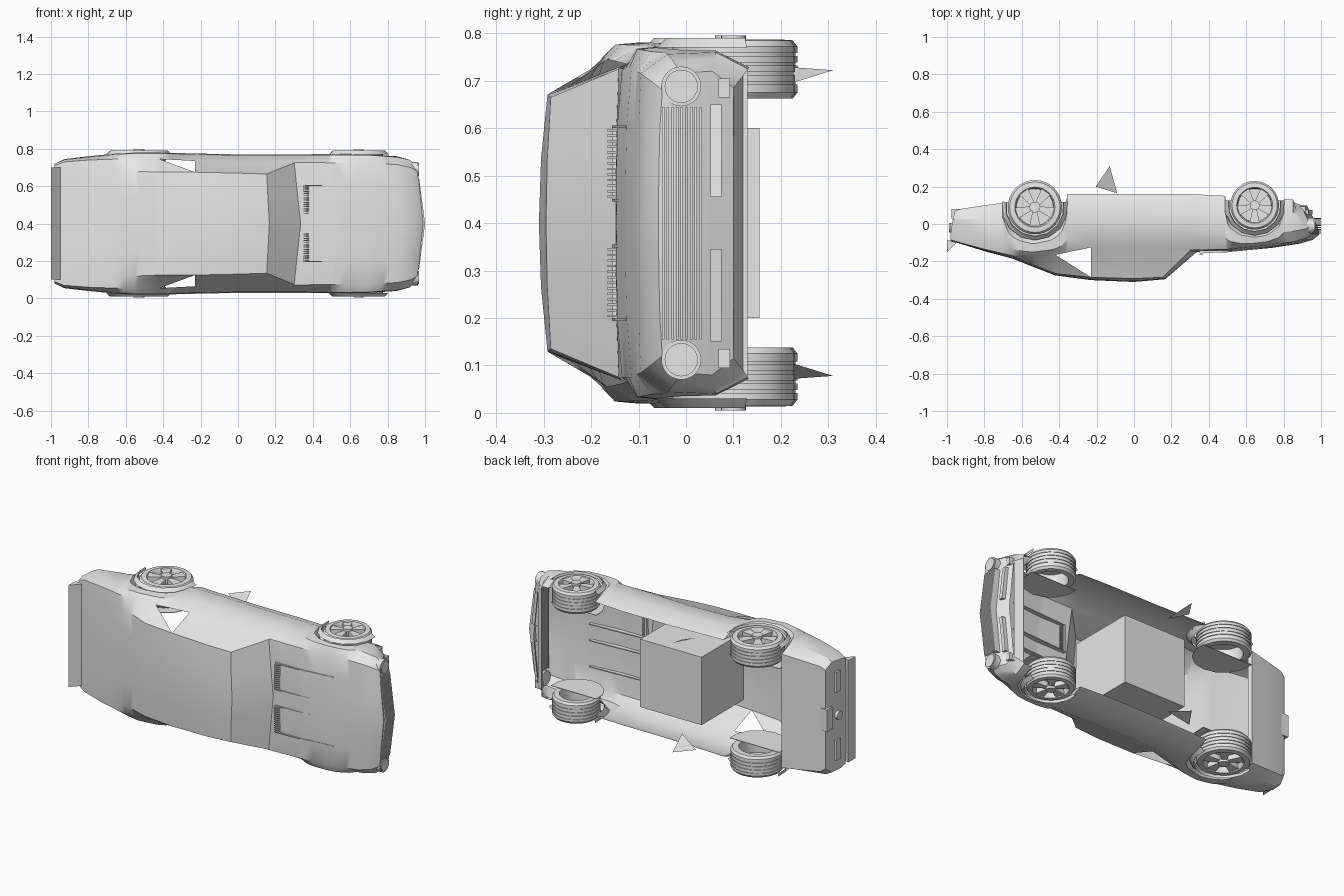
import bpy, bmesh, math
from mathutils import Matrix, Vector

if "Cube" in bpy.data.objects:
    bpy.data.objects.remove(bpy.data.objects["Cube"], do_unlink=True)

GREY = (0.8, 0.8, 0.8, 1)
paint = bpy.data.materials.new("plain_grey")
paint.use_nodes = True
paint.diffuse_color = GREY
paint.node_tree.nodes["Principled BSDF"].inputs["Base Color"].default_value = GREY

# Parts are built upright as (length, across, height), then laid on the side
LAY = Matrix.Translation((0, 0, 0.4)) @ Matrix.Rotation(math.pi / 2, 4, 'X')
SIDES = (("left", 1), ("right", -1))
made = []


def finish(name, bm):
    bmesh.ops.recalc_face_normals(bm, faces=bm.faces)
    bm.transform(LAY)
    mesh = bpy.data.meshes.new(name)
    bm.to_mesh(mesh)
    bm.free()
    mesh.materials.append(paint)
    ob = bpy.data.objects.new(name, mesh)
    bpy.context.collection.objects.link(ob)
    made.append(ob)


def part(name, *solids):
    """Join solids, each a 2D outline extruded along an axis from a to b."""
    bm = bmesh.new()
    for pts, axis, a, b in solids:
        lo, hi = [[bm.verts.new([*p[:axis], t, *p[axis:]]) for p in pts] for t in (a, b)]
        bm.faces.new(lo)
        bm.faces.new(hi)
        for i in range(len(pts)):
            bm.faces.new((lo[i - 1], lo[i], hi[i], hi[i - 1]))
    finish(name, bm)


def rect(x0, x1, y0, y1):
    return [(x0, y0), (x1, y0), (x1, y1), (x0, y1)]


def arc(cx, cy, r, angles):
    return [(cx + r * math.cos(a), cy + r * math.sin(a)) for a in angles]


def disc(cx, cy, r, n=24):
    return arc(cx, cy, r, [i * math.tau / n for i in range(n)])


# Body stations: x, side w, belt w, belt h, roof edge w, roof edge h, centre h, sill h
KEYS = [
    (-.98, .325, .31, .085, .25, .088, .09, -.07), (-.93, .345, .33, .1, .27, .103, .105, -.08),
    (-.8, .36, .34, .135, .28, .14, .145, -.1), (-.65, .375, .345, .17, .28, .178, .185, -.12),
    (-.55, .38, .35, .175, .28, .215, .225, -.13), (-.42, .38, .345, .165, .275, .265, .275, -.16),
    (-.23, .375, .335, .125, .275, .285, .3, -.16), (0, .37, .33, .125, .27, .292, .31, -.16),
    (.15, .37, .328, .13, .265, .285, .295, -.16), (.3, .37, .328, .14, .325, .142, .15, -.16),
    (.5, .372, .325, .135, .2, .145, .147, -.15), (.7, .37, .325, .115, .2, .125, .128, -.14),
    (.85, .36, .315, .095, .2, .1, .105, -.13), (.92, .345, .3, .075, .2, .082, .085, -.12),
    (.955, .32, .28, .05, .2, .055, .058, -.1),
]
# Wheels: name, x, height, radius, arch radius
WHEELS = [("rear", -.53, -.09, .145, .165), ("front", .645, -.1, .13, .15)]


def sample(x):
    a, b = next((a, b) for a, b in zip(KEYS, KEYS[1:]) if x <= b[0])
    t = (x - a[0]) / (b[0] - a[0])
    return [p + (q - p) * t for p, q in zip(a, b)]


def shape(x, w, h):
    """Bow the front in plan and lean the two ends."""
    k = .035 * min(1, max(0, x / .3)) * max(0, 1 - w / .33)
    if x > .9:
        k -= .5 * max(0, .03 - h)
    if x < -.95:
        k += .25 * max(0, .02 - h)
    return x + k


def section(x):
    _, wm, bw, bh, ew, eh, ch, sill = sample(x)
    for _, cx, cz, _, r in WHEELS:
        if abs(x - cx) <= r + .001:
            sill = max(sill, cz + math.sqrt(max(0, r * r - (x - cx) ** 2)))
    span = bh - sill
    return [(wm - .035, sill), (wm, sill + span * .3), (wm - .004, sill + span * .75),
            (bw, bh), (ew, eh), (ew * .5, eh * .25 + ch * .75), (0, ch)]


# Body shell, open below between the end pans
stations = {k[0] for k in KEYS}
for _, cx, _, _, r in WHEELS:
    stations |= {cx + r * math.cos(math.radians(a)) for a in range(0, 181, 30)}
    stations |= {cx - r - .008, cx + r + .008}
stations = sorted(stations)
bm = bmesh.new()
BELT, EDGE = 3, 4
grids = []
for _, s in SIDES:
    grid = [[bm.verts.new((shape(x, w, h), s * w, h)) for w, h in section(x)] for x in stations]
    grids.append(grid)
    corner = None
    for x, a, b in zip(stations, grid, grid[1:]):
        for j in range(6):
            if j == BELT and -.421 < x < -.231:      # leave the quarter window open
                corner = corner or a[BELT]
                bm.faces.new((corner, b[EDGE], a[EDGE]))
            else:
                bm.faces.new((a[j], b[j], b[j + 1], a[j + 1]))
left, right = grids
for end in (0, -1):                                  # nose and tail panels
    mids = [bm.verts.new((shape(stations[end], 0, v.co.z), 0, v.co.z)) for v in left[end]]
    for g in grids:
        for j in range(6):
            bm.faces.new((g[end][j], g[end][j + 1], mids[j + 1], mids[j]))
for i in range(len(stations) - 1):                   # pans under the tail and nose
    if stations[i + 1] < -.69 or stations[i] > .84:
        bm.faces.new((left[i][0], left[i + 1][0], right[i + 1][0], right[i][0]))
bmesh.ops.remove_doubles(bm, verts=bm.verts, dist=.0005)
finish("body_shell", bm)

part("cabin_block", (rect(-.21, .19, -.2, .2), 2, -.155, .24))

# Wheels with tyres, rims, wells and arch lips
profile = [(.262, .7), (.262, .93), (.275, 1)]
for g in (.295, .315, .335, .355):
    profile += [(g - .003, 1), (g - .003, .97), (g + .003, .97), (g + .003, 1)]
profile += [(.372, 1), (.385, .93), (.387, .74), (.378, .7), (.355, .68), (.28, .7)]
sweep = [math.radians(a) for a in range(-10, 191, 25)]
for name, cx, cz, r, arch in WHEELS:
    spokes = []
    for k in range(5):
        turn = Matrix.Rotation(math.tau * k / 5 + math.pi / 2, 2)
        outline = [(.12, -.08), (.7, -.2), (.7, .2), (.12, .08)]
        spokes.append([tuple(Vector((cx, cz)) + turn @ Vector(p) * r) for p in outline])
    for side, s in SIDES:
        label = name + "_" + side
        bm = bmesh.new()
        verts = [bm.verts.new((cx, s * w, cz + r * q)) for w, q in profile]
        edges = [bm.edges.new((verts[i], verts[i - 1])) for i in range(len(verts))]
        bmesh.ops.spin(bm, geom=verts + edges, cent=(cx, 0, cz), axis=(0, 1, 0),
                       angle=math.tau, steps=32)
        bmesh.ops.remove_doubles(bm, verts=bm.verts, dist=.0002)
        finish(label + "_tyre", bm)
        part(label + "_rim", (disc(cx, cz, r * .69), 1, s * .345, s * .355),
             (disc(cx, cz, r * .2), 1, s * .35, s * .395),
             *[(p, 1, s * .355, s * .383) for p in spokes])
        part(label + "_well", (arc(cx, cz, arch, sweep), 1, s * .245, s * .248))
        bm = bmesh.new()
        rows = [[bm.verts.new((x, s * w, z)) for x, z in arc(cx, cz, q, sweep)]
                for q, w in ((r + .008, .375), (r + .012, .39), (arch + .012, .37))]
        for a, b in zip(rows, rows[1:]):
            for i in range(len(sweep) - 1):
                bm.faces.new((a[i], a[i + 1], b[i + 1], b[i]))
        finish(label + "_arch_lip", bm)

# Grille slats following the pointed nose
nose = [(.93, -.245), (.968, -.245), (1, 0), (.968, .245), (.93, .245)]
slats = [-.033 + k * .0098 for k in range(9)]
part("grille", *[(nose, 2, h, h + .005) for h in slats])

for side, s in SIDES:
    # Pointed fin hanging below the sill
    bm = bmesh.new()
    bm.faces.new([bm.verts.new((x, s * w, h)) for x, w, h in
                  ((-.205, .33, -.2), (-.13, .322, -.31), (-.09, .277, -.165))])
    finish(side + "_fin", bm)

    # Lamps
    part(side + "_headlight", (disc(s * .288, .01, .042), 0, .92, .962),
         (disc(s * .288, .01, .035), 0, .962, .967))
    lamp = [(.9, s * .055), (.954, s * .055), (.932, s * .25), (.9, s * .25)]
    part(side + "_bumper_lamp", (lamp, 2, -.075, -.052))
    part(side + "_marker", (rect(.88, .918, s * .265, s * .305), 2, -.093, -.068))
    part(side + "_tail_light", (rect(-.985, -.95, s * .14, s * .26), 2, -.005, .035))

    # Hood vent with ribs and its two raised edges
    rib = [(.36, .135), (.35, .165), (.365, .165), (.385, .14)]
    rail = [(.35, .13), (.35, .156), (.5, .151), (.71, .128), (.71, .11)]
    ribs = [.053 + k * .0117 for k in range(13)]
    part(side + "_hood_vent", (rect(.35, .362, .13, .155), 1, s * .05, s * .2),
         *[(rib, 1, s * w, s * (w + .005)) for w in ribs],
         *[(rail, 1, s * w, s * (w + .006)) for w in (.045, .2)])

# Tail spoiler, filler cap and plate bracket
part("spoiler", ([(-.95, .1), (-1, .152), (-.998, .085)], 1, -.3, .3))
part("filler_cap", (disc(0, .02, .025), 0, -.99, -.95))
part("plate_bracket", (rect(-.975, -.93, -.065, .065), 2, -.08, -.03))

# Smooth shading with crisp creases
for ob in bpy.context.selected_objects:
    ob.select_set(False)
for ob in made:
    ob.select_set(True)
bpy.context.view_layer.objects.active = made[0]
bpy.ops.object.shade_smooth_by_angle(angle=math.radians(30))
